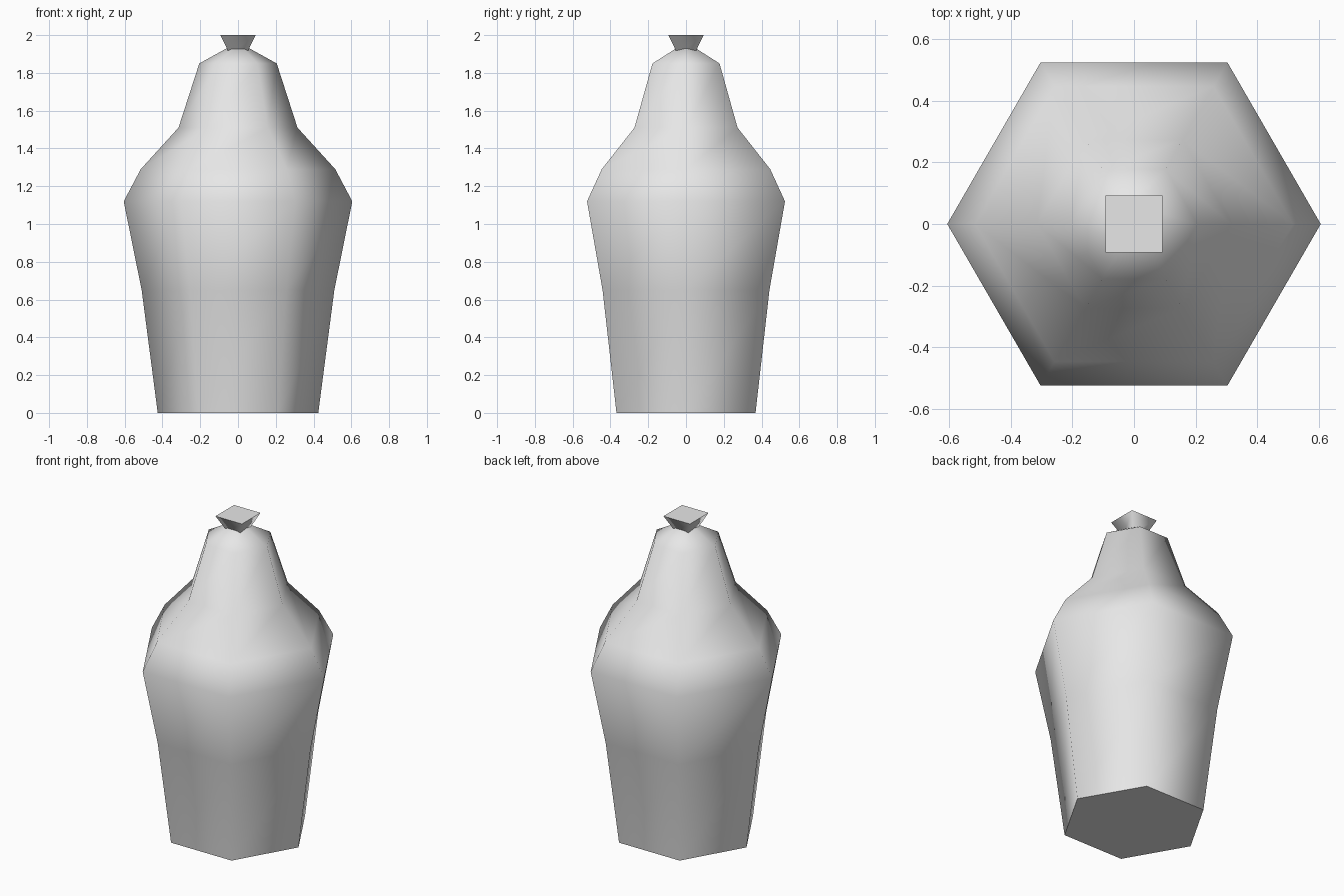
import bpy, bmesh
from math import cos, sin, pi

old = bpy.data.objects.get("Cube")
if old:
    bpy.data.objects.remove(old, do_unlink=True)

# Single plain grey
grey = bpy.data.materials.new("light_grey")
grey.use_nodes = True
colour = (0.8, 0.8, 0.8, 1)
grey.diffuse_color = colour
grey.node_tree.nodes["Principled BSDF"].inputs["Base Color"].default_value = colour


def lathe(name, profile, sides, turn=0.0):
    """Stack rings of (radius, height), smooth the walls, keep the caps flat."""
    bm = bmesh.new()
    rings = []
    for r, z in profile:
        angles = [turn + 2 * pi * i / sides for i in range(sides)]
        rings.append([bm.verts.new((r * cos(a), r * sin(a), z)) for a in angles])
    for low, high in zip(rings, rings[1:]):
        for i in range(sides):
            j = (i + 1) % sides
            bm.faces.new((low[i], low[j], high[j], high[i])).smooth = True
    caps = [bm.faces.new(rings[0][::-1]), bm.faces.new(rings[-1])]
    for cap in caps:
        for edge in cap.edges:
            edge.smooth = False
    mesh = bpy.data.meshes.new(name)
    bm.to_mesh(mesh)
    bm.free()
    mesh.materials.append(grey)
    obj = bpy.data.objects.new(name, mesh)
    bpy.context.collection.objects.link(obj)
    return obj


# Six-sided vessel with shoulder, neck and domed top
body = lathe("jar_body", [(0.425, 0), (0.51, 0.65), (0.605, 1.12), (0.515, 1.29),
                          (0.315, 1.51), (0.205, 1.85), (0.06, 1.93)], 6)
# The domed top blends smoothly into its small cap
for edge in body.data.edges:
    if all(body.data.vertices[v].co.z > 1.9 for v in edge.vertices):
        edge.use_edge_sharp = False
body.data.polygons[-1].use_smooth = True

# Square flared knob sunk into the top
root2 = 2 ** 0.5
lathe("lid_knob", [(0.045 * root2, 1.9), (0.093 * root2, 2.0)], 4, pi / 4)
